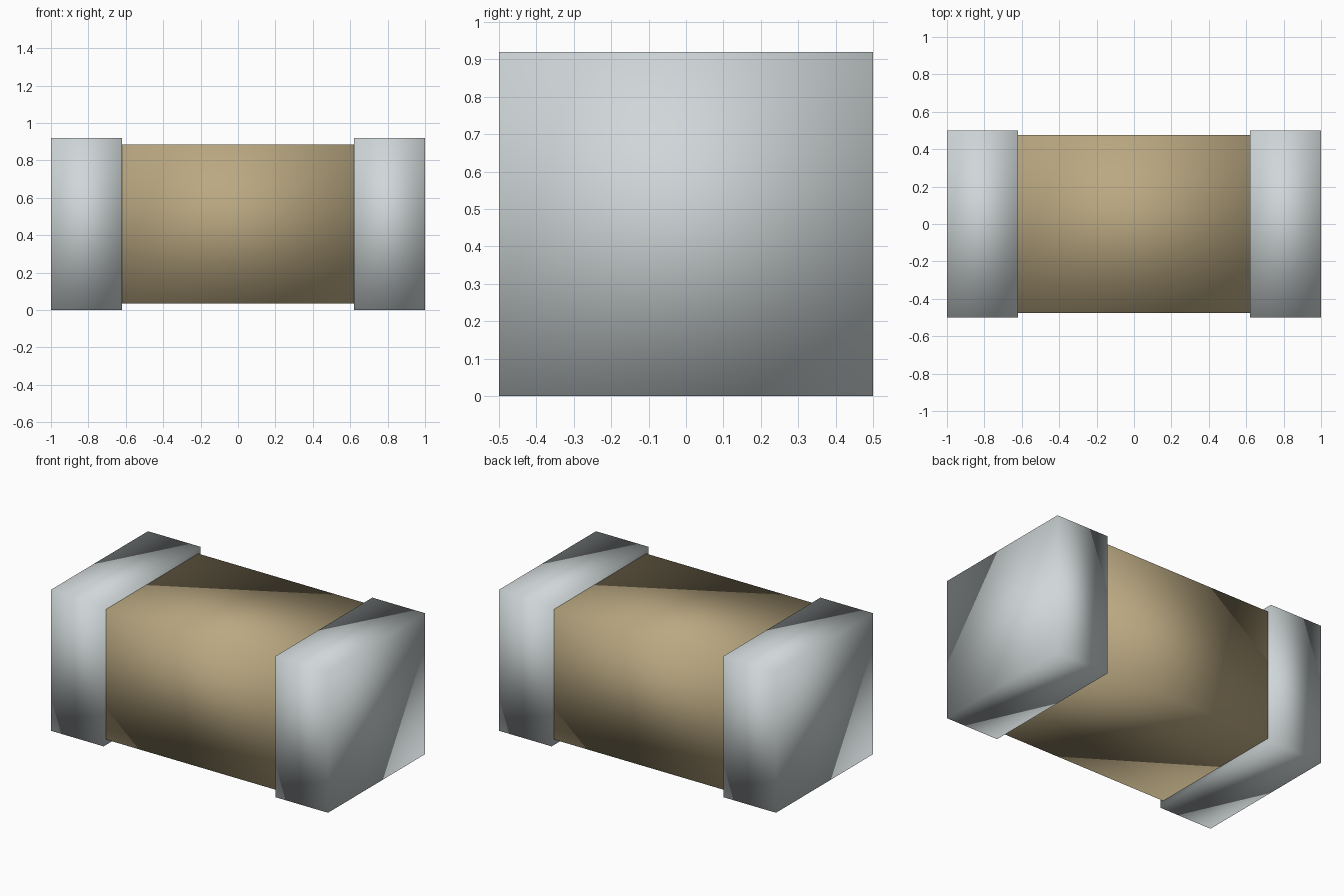
import bpy
import bmesh
from mathutils import Vector

cube = bpy.data.objects.get("Cube")
if cube:
    bpy.data.objects.remove(cube, do_unlink=True)


def make_material(name, rgb):
    mat = bpy.data.materials.new(name)
    mat.use_nodes = True
    colour = (*rgb, 1.0)
    mat.diffuse_color = colour
    mat.node_tree.nodes["Principled BSDF"].inputs["Base Color"].default_value = colour
    return mat


def make_box(name, low, high, mat):
    """Smooth-shaded block spanning two opposite corners."""
    low, high = Vector(low), Vector(high)
    bm = bmesh.new()
    bmesh.ops.create_cube(bm, size=1)
    bmesh.ops.scale(bm, vec=high - low, verts=bm.verts)
    bmesh.ops.translate(bm, vec=(low + high) / 2, verts=bm.verts)
    for face in bm.faces:
        face.smooth = True
    mesh = bpy.data.meshes.new(name)
    bm.to_mesh(mesh)
    bm.free()
    mesh.materials.append(mat)
    obj = bpy.data.objects.new(name, mesh)
    bpy.context.collection.objects.link(obj)
    return obj


metal = make_material("silver_metal", (0.63, 0.68, 0.69))
ceramic = make_material("tan_ceramic", (0.49, 0.39, 0.22))

length, depth, height = 2.0, 1.0, 0.92
cap_inner = 0.62   # where the end caps meet the body
step = 0.035       # caps stand proud of the body, top and bottom
side_step = 0.025  # and at front and back

# Central body
make_box("body",
         (-cap_inner, -depth / 2 + side_step, step),
         (cap_inner, depth / 2 - side_step, height - step), ceramic)

# Metal end caps
for name, x0, x1 in (("left_end_cap", cap_inner, length / 2),
                     ("right_end_cap", -length / 2, -cap_inner)):
    make_box(name, (x0, -depth / 2, 0), (x1, depth / 2, height), metal)
